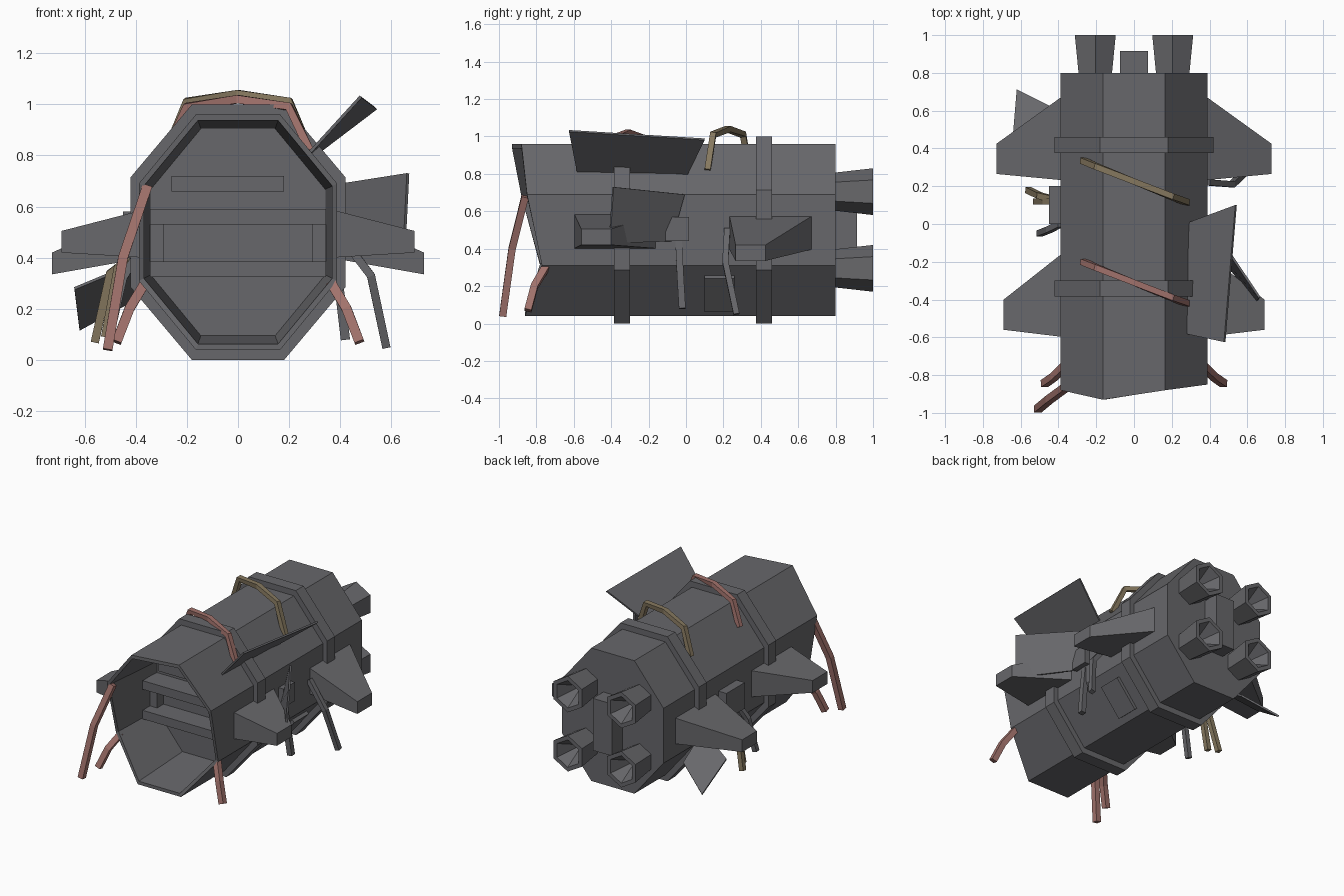
import bpy, bmesh, math
from mathutils import Vector

cube = bpy.data.objects.get("Cube")
if cube:
    bpy.data.objects.remove(cube, do_unlink=True)


def material(name, rgb):
    m = bpy.data.materials.new(name)
    m.use_nodes = True
    m.diffuse_color = (*rgb, 1)
    bsdf = next(n for n in m.node_tree.nodes if n.type == 'BSDF_PRINCIPLED')
    bsdf.inputs["Base Color"].default_value = (*rgb, 1)
    return m


GREY = material("hull grey", (.135, .135, .145))
PINK = material("cable pink", (.36, .17, .15))
GOLD = material("cable gold", (.24, .19, .115))


def finish(name, bm, mat):
    bmesh.ops.recalc_face_normals(bm, faces=bm.faces)
    me = bpy.data.meshes.new(name)
    bm.to_mesh(me)
    bm.free()
    me.materials.append(mat)
    ob = bpy.data.objects.new(name, me)
    bpy.context.collection.objects.link(ob)
    return ob


def loft(name, rings, mat=GREY, caps=True, closed=False):
    """Skin a list of equal-length point rings."""
    bm = bmesh.new()
    vs = [[bm.verts.new(p) for p in r] for r in rings]
    n = len(vs[0])
    pairs = list(zip(vs, vs[1:])) + ([(vs[-1], vs[0])] if closed else [])
    for a, b in pairs:
        for i in range(n):
            j = (i + 1) % n
            bm.faces.new((a[i], a[j], b[j], b[i]))
    if caps and not closed:
        bm.faces.new(vs[0])
        bm.faces.new(vs[-1])
    return finish(name, bm, mat)


def box(name, lo, hi):
    def ring(z):
        return [(lo[0], lo[1], z), (hi[0], lo[1], z), (hi[0], hi[1], z), (lo[0], hi[1], z)]
    return loft(name, [ring(lo[2]), ring(hi[2])])


def plate(name, pts, thick):
    """Thin slab over four corners."""
    p = [Vector(q) for q in pts]
    n = (p[2] - p[0]).cross(p[3] - p[1]).normalized() * thick / 2
    return loft(name, [[q - n for q in p], [q + n for q in p]])


def cable(name, pts, mat, r=.019):
    """Square tube along a path."""
    p = [Vector(q) for q in pts]
    rings = []
    for i, q in enumerate(p):
        t = (p[min(i + 1, len(p) - 1)] - p[max(i - 1, 0)]).normalized()
        ref = Vector((0, 1, 0)) if abs(t.y) < .8 else Vector((1, 0, 0))
        u = t.cross(ref).normalized()
        v = t.cross(u)
        rings.append([q + u * a * r + v * b * r for a, b in ((1, 1), (-1, 1), (-1, -1), (1, -1))])
    return loft(name, rings, mat)


def octagon(w, flat, h, shoulder):
    """Cross-section round the hull axis, starting at the upper left."""
    q = [(-flat, h), (flat, h), (w, shoulder), (w, -shoulder)]
    return q + [(-x, -z) for x, z in q]


# Hull: outer skin, ragged open mouth, recessed inner wall
MID = .5
SECTION = octagon(.388, .165, .46, .19)
MOUTH = [-.93, -.88, -.85, -.77, -.86, -.86, -.78, -.88]


def section(scale, ys):
    return [(x * scale, y, MID + z * scale) for (x, z), y in zip(SECTION, ys)]


loft("hull", [section(1, [.8] * 8), section(1, MOUTH),
              section(.95, MOUTH), section(.88, [-.4] * 8)])

# Bands round the hull
BAND = octagon(.42, .18, .5, .215)
for name, y0, y1 in (("front_band", -.385, -.3), ("rear_band", .375, .46)):
    rings = [[(x * s, y, MID + z * s) for x, z in BAND]
             for s, y in ((1, y0), (1, y1), (.88, y1), (.88, y0))]
    loft(name, rings, closed=True)

# Racks inside the mouth
for i, z in enumerate((.53, .325)):
    box(f"inner_shelf_{i + 1}", (-.345, -.55, z), (.345, -.4, z + .06))
box("inner_upper_bar", (-.26, -.5, .66), (.18, -.4, .72))
for s, side in ((1, "left"), (-1, "right")):
    xs = sorted((s * .345, s * .29))
    box(f"inner_post_{side}", (xs[0], -.47, .33), (xs[1], -.4, .59))

# Engines: flared hexagonal nozzles with a hollow cone
for sx, side in ((1, "left"), (-1, "right")):
    for zc, level in ((.705, "upper"), (.295, "lower")):
        rings = [[(sx * .205 + r * math.sin(k * math.pi / 3), y, zc + r * math.cos(k * math.pi / 3))
                  for k in range(6)]
                 for r, y in ((.1, .78), (.125, 1), (.095, 1), (.01, .86))]
        loft(f"{level}_engine_{side}", rings)
box("rear_block", (-.073, .78, .32), (.073, .915, .68))


# Fins: tapered wedges on both sides
def fin(name, s, root, tip):
    rings = [[(s * x, y0, z0), (s * x, y1, z0), (s * x, y1, z1), (s * x, y0, z1)]
             for x, y0, y1, z0, z1 in (root, tip)]
    loft(name, rings)


for s, side in ((1, "left"), (-1, "right")):
    fin(f"front_fin_{side}", s, (.36, -.6, -.14, .4, .59), (.69, -.56, -.4, .42, .505))
    fin(f"rear_fin_{side}", s, (.36, .23, .69, .4, .585), (.728, .265, .425, .335, .42))

# Loose hull panels
plate("upper_panel", [(.27, .0, .78), (.54, .1, .985), (.48, -.625, 1.03), (.27, -.58, .8)], .012)
plate("side_panel", [(.665, -.39, .73), (.41, -.01, .69), (.385, -.08, .44), (.65, -.41, .43)], .012)
plate("lower_panel", [(-.62, .71, .12), (-.64, .47, .28), (-.4, .38, .38), (-.4, .6, .24)], .012)

# Side boxes and lower hatch
box("side_box_right", (-.45, .0, .4), (-.37, .2, .58))
box("side_box_left", (.37, -.11, .44), (.425, .015, .57))
plate("lower_hatch", [(.35, .1, .25), (.35, .26, .25), (.2, .26, .07), (.2, .1, .07)], .03)

# Cables at the mouth
cable("mouth_cable_long", [(-.355, -.86, .68), (-.45, -.93, .4), (-.51, -.98, .04)], PINK)
for s, side in ((1, "left"), (-1, "right")):
    cable(f"mouth_cable_{side}", [(s * .365, -.75, .3), (s * .425, -.81, .2), (s * .475, -.845, .07)], PINK)

# Cables arching over the top
for name, y, peak, mat in (("top_cable_front", -.31, 1.03, PINK), ("top_cable_rear", .225, 1.05, GOLD)):
    path = [(-.27, .11, .84), (-.2, .08, peak - .04), (0, 0, peak - .01),
            (.2, -.08, peak - .04), (.28, -.11, .82)]
    cable(name, [(a, y + b, c) for a, b, c in path], mat, .016)

# Hanging cables on the sides
cable("gold_cable_1", [(-.42, .13, .4), (-.5, .15, .34), (-.56, .18, .07)], GOLD, .016)
cable("gold_cable_2", [(-.41, .12, .44), (-.47, .12, .36), (-.52, .12, .09)], GOLD, .016)
cable("grey_cable_right", [(-.39, .0, .42), (-.45, -.03, .32), (-.5, -.05, .1)], GREY, .016)
cable("grey_cable_left_1", [(.39, .22, .5), (.52, .21, .33), (.58, .27, .05)], GREY, .016)
cable("grey_cable_left_2", [(.37, -.04, .46), (.4, -.03, .25), (.42, -.02, .08)], GREY, .018)
